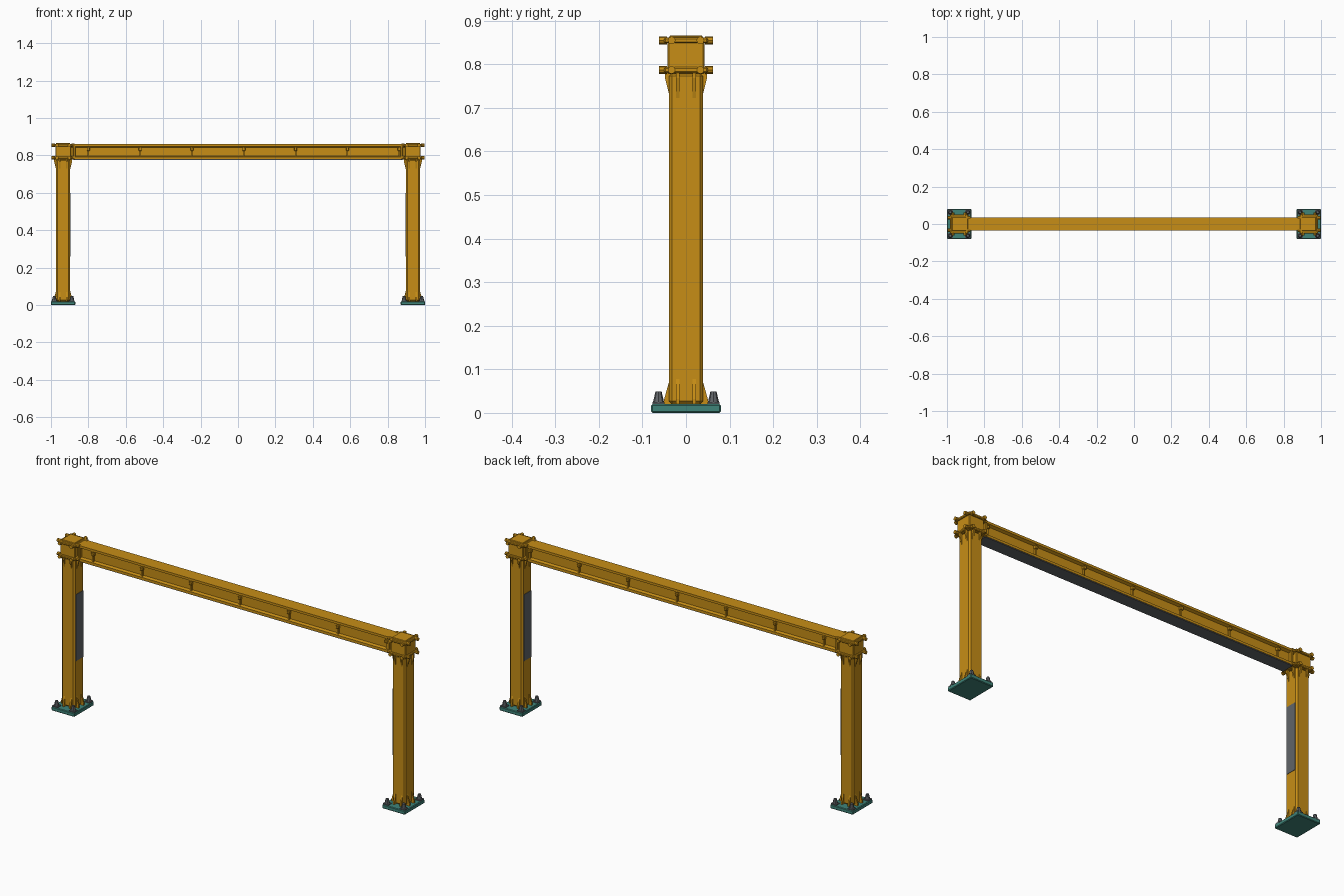
import bpy
import bmesh
from mathutils import Vector

if "Cube" in bpy.data.objects:
    bpy.data.objects.remove(bpy.data.objects["Cube"], do_unlink=True)


def material(name, rgb):
    mat = bpy.data.materials.new(name)
    mat.use_nodes = True
    color = (*rgb, 1)
    mat.diffuse_color = color
    mat.node_tree.nodes["Principled BSDF"].inputs["Base Color"].default_value = color
    return mat


YELLOW = material("yellow paint", (0.57, 0.27, 0.008))
TEAL = material("teal plate", (0.05, 0.23, 0.19))
GREY = material("dark grey steel", (0.12, 0.13, 0.14))


def finish(name, bm, mats, bevel=0):
    bmesh.ops.recalc_face_normals(bm, faces=bm.faces)
    mesh = bpy.data.meshes.new(name)
    bm.to_mesh(mesh)
    bm.free()
    obj = bpy.data.objects.new(name, mesh)
    bpy.context.collection.objects.link(obj)
    for mat in mats:
        mesh.materials.append(mat)
    if bevel:
        mod = obj.modifiers.new("soft edges", "BEVEL")
        mod.width = bevel
        mod.segments = 1
    return obj


def box(name, center, size, mat, bevel=0):
    bm = bmesh.new()
    bmesh.ops.create_cube(bm, size=1)
    for v in bm.verts:
        v.co = Vector(a * b for a, b in zip(v.co, size)) + Vector(center)
    return finish(name, bm, [mat], bevel)


def cone(name, center, r1, r2, depth, mat, axis="Z", sides=8):
    bm = bmesh.new()
    bmesh.ops.create_cone(bm, cap_ends=True, segments=sides, radius1=r1, radius2=r2, depth=depth)
    for v in bm.verts:
        c = v.co.copy()
        v.co = Vector({"X": (c.z, c.y, c.x), "Y": (c.x, c.z, c.y), "Z": c}[axis]) + Vector(center)
    return finish(name, bm, [mat])


def prism(name, points, direction, mats):
    """Extrude a closed outline along a vector."""
    bm = bmesh.new()
    face = bm.faces.new([bm.verts.new(p) for p in points])
    ext = bmesh.ops.extrude_face_region(bm, geom=[face])
    moved = [g for g in ext["geom"] if isinstance(g, bmesh.types.BMVert)]
    bmesh.ops.translate(bm, verts=moved, vec=direction)
    return finish(name, bm, mats)


def gusset(name, cx, out, side, offset, z0, z1, reach):
    """Triangular rib standing on a column face; out is the face direction."""
    ox, oy = out
    half, t = 0.035, 0.008
    px, py = -oy * offset - oy * -t / 2, ox * offset - ox * t / 2
    def at(r, z):
        return Vector((cx + ox * r + px, oy * r + py, z))
    pts = [at(half - 0.006, z0), at(half + reach, z0),
           at(half + reach, z0 + 0.012 * side), at(half, z1)]
    prism(name, pts, Vector((-oy * t, ox * t, 0)), [YELLOW])


def post(side, label):
    cx = 0.935 * side
    # Foot plate, pads and anchor bolts
    box(label + "_foot_plate", (cx, 0, 0.01), (0.13, 0.16, 0.02), TEAL, 0.003)
    for dx in (-1, 1):
        for dy in (-1, 1):
            x, y = cx + dx * 0.047, dy * 0.063
            box(label + "_anchor_pad", (x, y, 0.022), (0.03, 0.028, 0.006), GREY)
            cone(label + "_anchor_bolt", (x, y, 0.034), 0.014, 0.007, 0.03, GREY)

    # Column shaft with chamfered corners
    shaft = box(label + "_column", (cx, 0, 0.40), (0.074, 0.078, 0.76), YELLOW, 0.007)
    shaft.modifiers[0].width = 0.007
    box(label + "_worn_panel", (cx - side * 0.0375, 0, 0.43), (0.003, 0.06, 0.34), GREY)

    # Ribs around the foot and below the head
    for out in ((1, 0), (-1, 0), (0, 1), (0, -1)):
        for offset in (-0.019, 0.019):
            gusset(label + "_foot_rib", cx, out, 1, offset, 0.02, 0.085, 0.015)
            gusset(label + "_head_rib", cx, out, -1, offset, 0.78, 0.715, 0.013)

    # Head box with collars
    box(label + "_head_box", (cx, 0, 0.82), (0.084, 0.084, 0.085), YELLOW, 0.003)
    for z in (0.787, 0.855):
        box(label + "_head_collar", (cx, 0, z), (0.098, 0.1, 0.013), YELLOW, 0.003)
        for a in (-0.033, 0.033):
            for s in (-1, 1):
                cone(label + "_head_bolt_y", (cx + a, s * 0.053, z), 0.009, 0.009, 0.018, YELLOW, "Y")
                cone(label + "_head_bolt_x", (cx + s * 0.053, a, z), 0.009, 0.009, 0.018, YELLOW, "X")
    box(label + "_head_lid", (cx, 0, 0.862), (0.076, 0.076, 0.008), YELLOW, 0.002)


post(1, "left")
post(-1, "right")

# Crossbeam with an I-shaped section
half_profile = [(0.035, 0.78), (0.035, 0.792), (0.021, 0.797),
                (0.021, 0.842), (0.035, 0.848), (0.035, 0.86)]
outline = half_profile + [(-y, z) for y, z in reversed(half_profile)]
prism("crossbeam", [(-0.90, y, z) for y, z in outline], Vector((1.8, 0, 0)), [YELLOW])
box("beam_underside", (0, 0, 0.779), (1.76, 0.066, 0.005), GREY)

# Web stiffeners and their lugs along both sides of the beam
for i in range(7):
    x = -0.8 + i * 0.277
    for s in (-1, 1):
        box("beam_stiffener", (x, s * 0.024, 0.82), (0.008, 0.012, 0.05), YELLOW)
        box("beam_lug", (x, s * 0.028, 0.833), (0.016, 0.016, 0.016), YELLOW, 0.002)

# Bracket plates joining the beam to the heads
for s in (-1, 1):
    box("beam_end_plate", (s * 0.875, 0, 0.82), (0.012, 0.07, 0.08), YELLOW, 0.002)
